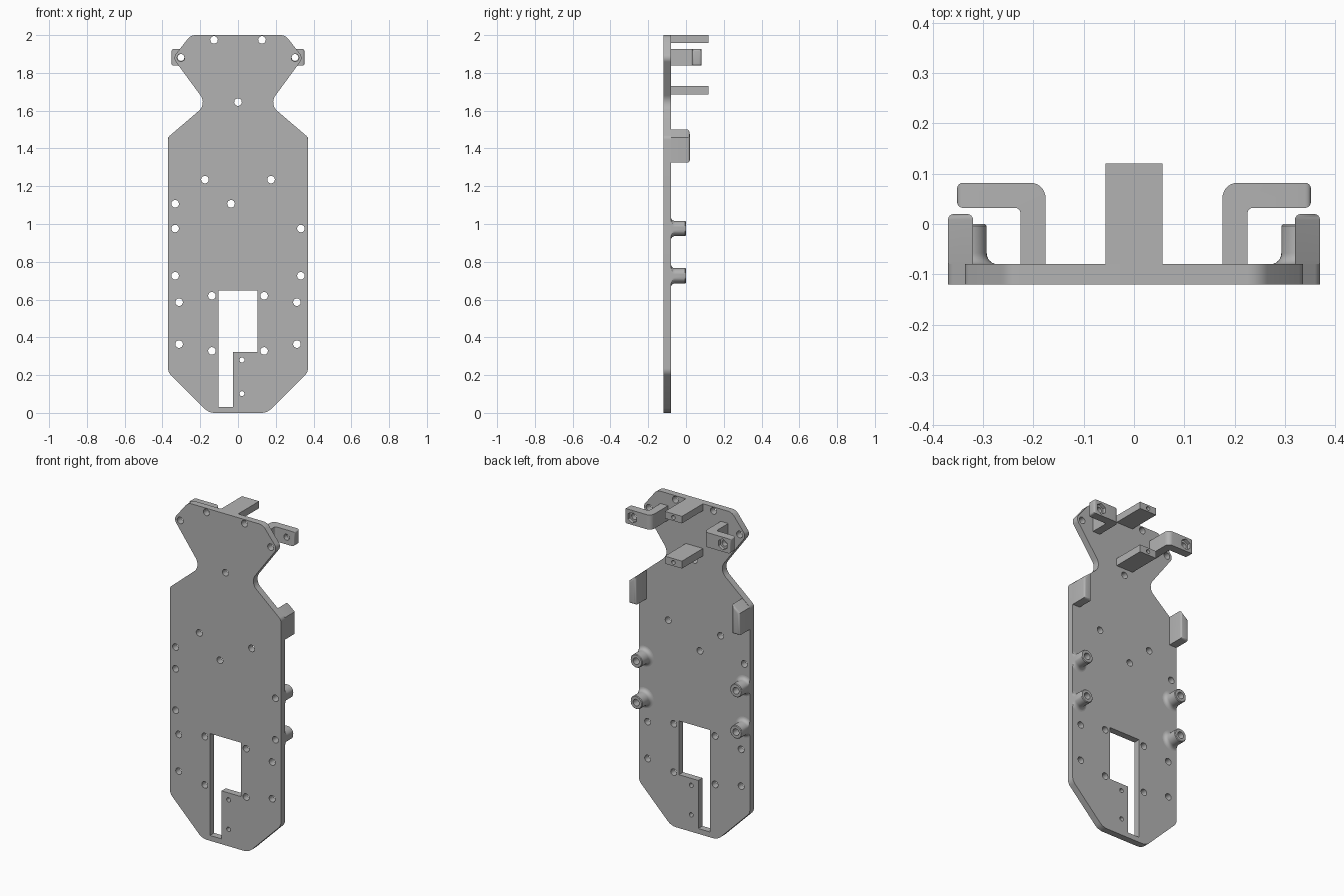
import bpy
import bmesh
from math import cos, sin, pi
from mathutils import Vector, Matrix

old = bpy.data.objects.get("Cube")
if old:
    bpy.data.objects.remove(old, do_unlink=True)

grey = bpy.data.materials.new("plain grey")
grey.use_nodes = True
COLOUR = (0.45, 0.45, 0.45, 1)
grey.diffuse_color = COLOUR
grey.node_tree.nodes["Principled BSDF"].inputs["Base Color"].default_value = COLOUR

FRONT, BACK = -0.12, -0.08


def finish(name, bm):
    bmesh.ops.recalc_face_normals(bm, faces=bm.faces)
    mesh = bpy.data.meshes.new(name)
    bm.to_mesh(mesh)
    bm.free()
    mesh.materials.append(grey)
    ob = bpy.data.objects.new(name, mesh)
    bpy.context.collection.objects.link(ob)
    return ob


def rounded(corners, steps=8):
    """Outline through corners (a, b, radius), each replaced by an arc."""
    out = []
    for i, (a, b, r) in enumerate(corners):
        p = Vector((a, b))
        if not r:
            out.append(p)
            continue
        u = (Vector(corners[i - 1][:2]) - p).normalized()
        v = (Vector(corners[(i + 1) % len(corners)][:2]) - p).normalized()
        half = u.angle(v) / 2
        centre = p + (u + v).normalized() * (r / sin(half))
        start = p + u * (r / (sin(half) / cos(half))) - centre
        end = p + v * (r / (sin(half) / cos(half))) - centre
        turn = start.angle(end)
        for k in range(steps + 1):
            t = k / steps
            out.append(centre + (start * sin((1 - t) * turn) + end * sin(t * turn)) / sin(turn))
    return out


def prism(name, outline, lo, hi, axis="Y", soft=None):
    """Extrude an outline along an axis; round edges whose ends pass soft."""
    bm = bmesh.new()
    place = (lambda p, h: (p[0], h, p[1])) if axis == "Y" else (lambda p, h: (p[0], p[1], h))
    low = [bm.verts.new(place(p, lo)) for p in outline]
    high = [bm.verts.new(place(p, hi)) for p in outline]
    bm.faces.new(low)
    bm.faces.new(high)
    for i in range(len(low)):
        bm.faces.new((low[i - 1], low[i], high[i], high[i - 1]))
    bmesh.ops.recalc_face_normals(bm, faces=bm.faces)
    if soft:
        edges = [e for e in bm.edges if all(soft(v.co) for v in e.verts)]
        bmesh.ops.bevel(bm, geom=edges, offset=0.012, segments=4, profile=0.5, affect="EDGES")
    return finish(name, bm)


def cut(ob, cutter):
    cutter.hide_render = True
    mod = ob.modifiers.new("cut", "BOOLEAN")
    mod.operation = "DIFFERENCE"
    mod.solver = "EXACT"
    mod.object = cutter
    bpy.context.view_layer.objects.active = ob
    bpy.ops.object.modifier_apply(modifier=mod.name)
    bpy.data.objects.remove(cutter, do_unlink=True)


def drills(holes, lo, hi, sides=24):
    """One cutter made of separate cylinders along y at (x, z, radius)."""
    bm = bmesh.new()
    for x, z, r in holes:
        m = Matrix.Translation((x, (lo + hi) / 2, z)) @ Matrix.Rotation(pi / 2, 4, "X")
        bmesh.ops.create_cone(bm, cap_ends=True, segments=sides, radius1=r, radius2=r,
                              depth=hi - lo, matrix=m)
    return finish("drill_cutter", bm)


# Base plate with waisted neck
half = [(0.155, 0, 0.08), (0.37, 0.215, 0.05), (0.37, 1.46, 0.03), (0.165, 1.635, 0.06),
        (0.345, 1.88, 0.035), (0.25, 2.0, 0.05)]
plate = prism("base_plate", rounded(half + [(-x, z, r) for x, z, r in reversed(half)]), FRONT, BACK)

# Stepped window in the plate
window = [(-0.103, 0.032), (-0.026, 0.032), (-0.026, 0.322), (0.103, 0.322),
          (0.103, 0.647), (-0.103, 0.647)]
cut(plate, prism("window_cutter", window, -0.2, 0))

# Screw holes
paired = [(0.127, 1.975), (0.302, 1.88), (0.175, 1.235), (0.333, 0.976), (0.333, 0.726),
          (0.312, 0.586), (0.312, 0.364), (0.138, 0.62), (0.138, 0.328)]
holes = [(s * x, z, 0.02) for x, z in paired for s in (1, -1)]
holes += [(0, 1.645, 0.02), (-0.333, 1.107, 0.02), (-0.037, 1.107, 0.02),
          (0.021, 0.28, 0.013), (0.021, 0.102, 0.013)]
cut(plate, drills(holes, -0.2, 0))


# Hollow standoffs with flared feet, trimmed at the plate edge
def standoff(name, x, z):
    flare = 0.022
    profile = [(0.02, BACK), (0.04 + flare, BACK)]
    profile += [(0.04 + flare * (1 - sin(t)), BACK + flare * (1 - cos(t)))
                for t in (k * pi / 12 for k in range(1, 7))]
    profile += [(0.04, -0.004), (0.036, 0), (0.02, 0)]
    bm = bmesh.new()
    n = 32
    rings = [[bm.verts.new((max(-0.37, min(0.37, x + r * cos(2 * pi * k / n))), y,
                            z + r * sin(2 * pi * k / n))) for k in range(n)] for r, y in profile]
    for i in range(len(rings)):
        a, b = rings[i - 1], rings[i]
        for k in range(n):
            bm.faces.new((a[k - 1], a[k], b[k], b[k - 1]))
    return finish(name, bm)


for side, s in (("left", 1), ("right", -1)):
    for level, z in (("upper", 0.976), ("lower", 0.726)):
        standoff(f"{level}_{side}_standoff", s * 0.333, z)

    # Shoulder block following the plate edge
    block = [(s * x, z) for x, z in ((0.32, 1.325), (0.37, 1.325), (0.37, 1.458), (0.32, 1.5))]
    prism(f"{side}_shoulder_block", block, BACK, 0.02, soft=lambda c: c.y > 0)

    # Outward hook with a screw hole and a nut pocket
    bend = rounded([(s * 0.176, BACK, 0), (s * 0.226, BACK, 0), (s * 0.226, 0.032, 0.01),
                    (s * 0.352, 0.032, 0), (s * 0.352, 0.082, 0), (s * 0.176, 0.082, 0.03)])
    hook = prism(f"{side}_hook", bend, 1.838, 1.926, "Z", soft=lambda c: abs(c.x) > 0.35)
    cut(hook, drills([(s * 0.302, 1.882, 0.018)], 0, 0.1))
    cut(hook, drills([(s * 0.302, 1.882, 0.033)], 0.062, 0.1, 6))

# Central bars with a blind hole in the end
for name, lo, hi in (("top_bar", 1.958, 2.0), ("neck_bar", 1.685, 1.73)):
    bar = prism(name, [(-0.057, lo), (0.057, lo), (0.057, hi), (-0.057, hi)], BACK, 0.12)
    cut(bar, drills([(0, (lo + hi) / 2, 0.012)], 0.04, 0.2, 16))

# Smooth the arcs, keep the corners crisp
for ob in bpy.context.collection.objects:
    ob.select_set(ob.type == "MESH")
bpy.context.view_layer.objects.active = plate
bpy.ops.object.shade_smooth_by_angle(angle=pi / 6)
